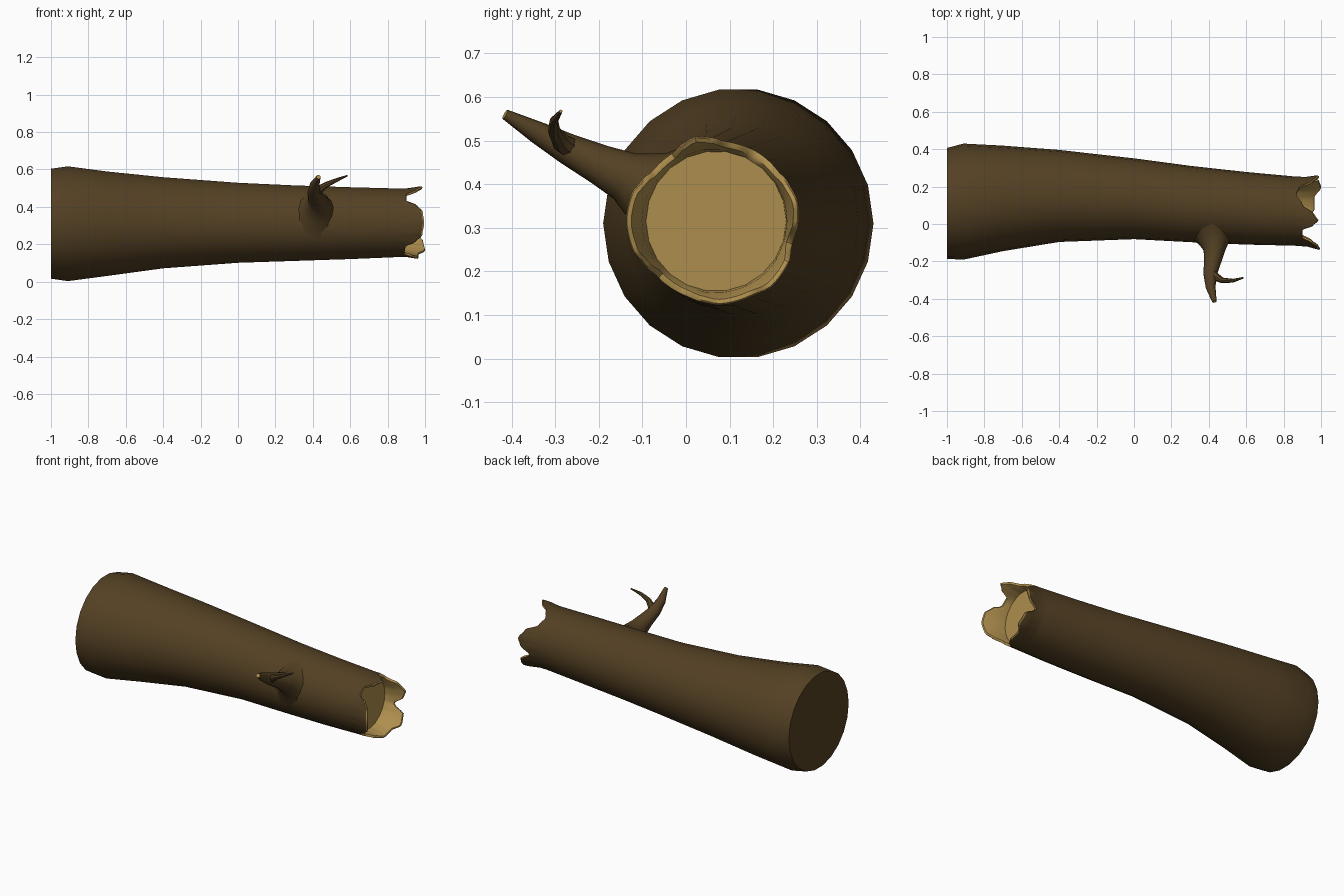
import bpy, math
from mathutils import Vector

if "Cube" in bpy.data.objects:
    bpy.data.objects.remove(bpy.data.objects["Cube"])

def material(name, rgb):
    m = bpy.data.materials.new(name)
    m.diffuse_color = (*rgb, 1)
    m.use_nodes = True
    m.node_tree.nodes["Principled BSDF"].inputs["Base Color"].default_value = m.diffuse_color
    return m

BARK = material("bark", (0.088, 0.052, 0.017))
WOOD = material("bare_wood", (0.42, 0.27, 0.075))

def loft(name, rings, wood_from=None, start_cap=False, end_cap=False, wood_end=False):
    """Skin closed rings in order; bands from index wood_from on are bare wood."""
    n = len(rings[0])
    verts = [v for r in rings for v in r]
    faces, mats = [], []
    for k in range(len(rings) - 1):
        for i in range(n):
            j = (i + 1) % n
            faces.append((k*n + i, k*n + j, (k+1)*n + j, (k+1)*n + i))
            mats.append(int(wood_from is not None and k >= wood_from))
    if start_cap:
        faces.append(tuple(reversed(range(n))))
        mats.append(0)
    if end_cap:
        faces.append(tuple(range(len(verts) - n, len(verts))))
        mats.append(int(wood_end))
    me = bpy.data.meshes.new(name)
    me.from_pydata(verts, [], faces)
    me.materials.append(BARK)
    me.materials.append(WOOD)
    me.polygons.foreach_set("material_index", mats)
    ob = bpy.data.objects.new(name, me)
    bpy.context.collection.objects.link(ob)
    bpy.ops.object.select_all(action='DESELECT')
    ob.select_set(True)
    bpy.context.view_layer.objects.active = ob
    bpy.ops.object.shade_smooth_by_angle(angle=math.radians(40))
    return ob

# Trunk: (x, centre y, centre z, radius)
SIDES = 22
BASE = (0.86, 0.069, 0.315, 0.185)
sections = [(-1, 0.11, 0.31, 0.297), (-0.91, 0.12, 0.31, 0.31), (-0.7, 0.137, 0.31, 0.282),
            (-0.4, 0.15, 0.315, 0.246), (0, 0.135, 0.315, 0.216), (0.3, 0.107, 0.313, 0.204),
            (0.6, 0.084, 0.313, 0.194), BASE]

def circle(x, cy, cz, r):
    return [(x, cy + r*math.cos(2*math.pi*i/SIDES), cz + r*math.sin(2*math.pi*i/SIDES))
            for i in range(SIDES)]

loft("trunk", [circle(*s) for s in sections], start_cap=True)

# Broken end: splinter length (x) against angle, 0 = back, 90 = top, 180 = front
splinters = [(0, .975), (12, .99), (28, .96), (45, .885), (60, .867), (78, .90), (94, .965),
             (103, .987), (112, .96), (124, .90), (140, .90), (150, .955), (162, .988),
             (180, .995), (200, .985), (213, .95), (225, .895), (245, .89), (260, .935),
             (275, .965), (295, .965), (312, 1.0), (330, .99), (344, .92), (360, .975)]

def tip_x(deg):
    for (a, xa), (b, xb) in zip(splinters, splinters[1:]):
        if a <= deg <= b:
            t = (deg - a) / (b - a)
            return xa + (xb - xa) * (1 - math.cos(math.pi*t)) / 2

def rim_ring(t, inset):
    """Ring at fraction t between the trunk end and the splinter tips."""
    n, step, ring = SIDES*4, 2*math.pi/SIDES, []
    for i in range(n):
        a = 2*math.pi*i/n
        x = BASE[0] + t*(tip_x(360*i/n) - BASE[0])
        facet = math.cos(step/2) / math.cos(a % step - step/2)
        flare = 0.022 * max(0, (x - 0.9) / 0.1)**1.5
        r = BASE[3]*(facet*(1-t) + t) + flare - inset - 0.02*(x - BASE[0])
        ring.append((x, BASE[1] - 0.05*(x - BASE[0]) + r*math.cos(a), BASE[2] + r*math.sin(a)))
    return ring

loft("broken_end", [rim_ring(0, 0), rim_ring(0.5, 0), rim_ring(0.95, 0), rim_ring(1, 0.005),
                    rim_ring(0.98, 0.014), rim_ring(0.5, 0.02), rim_ring(0, 0.024)],
     wood_from=2, end_cap=True, wood_end=True)

def tube(name, path, sides):
    """Tapered tube through (x, y, z, radius) points."""
    pts = [Vector(p[:3]) for p in path]
    rings = []
    for k, p in enumerate(pts):
        d = (pts[min(k+1, len(pts)-1)] - pts[max(k-1, 0)]).normalized()
        u = Vector((0, 0, 1)).cross(d).normalized()
        v = d.cross(u)
        rings.append([p + path[k][3]*(u*math.cos(2*math.pi*i/sides) + v*math.sin(2*math.pi*i/sides))
                      for i in range(sides)])
    loft(name, rings, end_cap=True, wood_end=True)

# Branch stub with flared root, and its side twig
tube("branch", [(.42, -.03, .365, .145), (.425, -.085, .39, .09), (.43, -.14, .418, .058),
                (.42, -.20, .446, .046), (.407, -.27, .48, .036), (.41, -.34, .518, .026),
                (.43, -.415, .56, .012)], 12)
tube("twig", [(.405, -.255, .475, .03), (.44, -.285, .495, .022), (.475, -.302, .52, .015),
              (.53, -.303, .545, .010), (.585, -.287, .567, .004)], 8)
